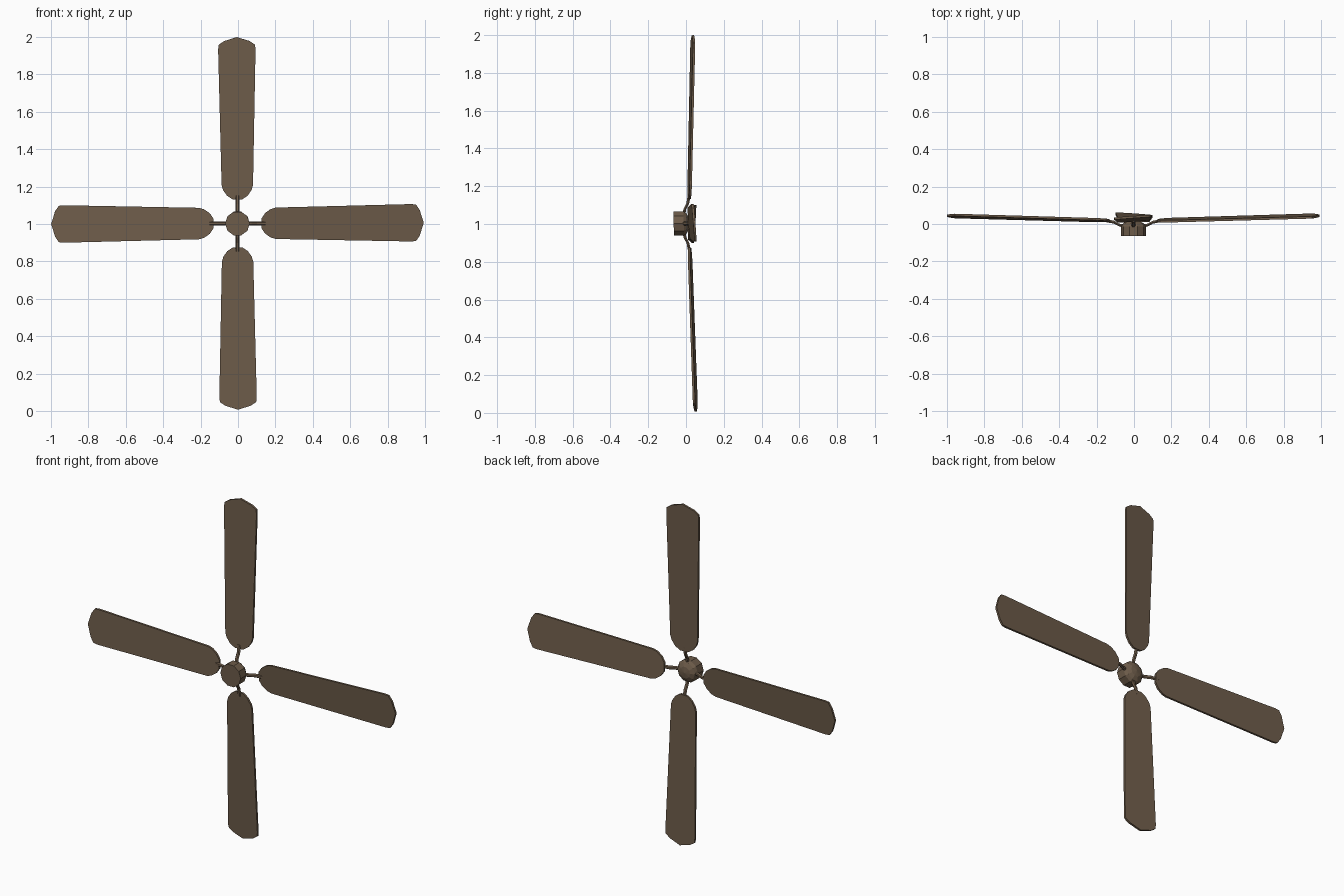
import bpy, bmesh, math
from mathutils import Matrix, Vector

if "Cube" in bpy.data.objects:
    bpy.data.objects.remove(bpy.data.objects["Cube"])

brown = bpy.data.materials.new("dark brown")
brown.diffuse_color = (0.155, 0.108, 0.069, 1)
brown.use_nodes = True
brown.node_tree.nodes["Principled BSDF"].inputs["Base Color"].default_value = brown.diffuse_color

CENTRE = Matrix.Translation((-0.003, 0, 1.003))
TILT = Matrix.Rotation(math.radians(0.4), 4, 'X')   # slight lean of the rotor


def make(name, bm, matrix):
    bmesh.ops.recalc_face_normals(bm, faces=bm.faces)
    bm.transform(matrix)
    me = bpy.data.meshes.new(name)
    bm.to_mesh(me)
    bm.free()
    me.materials.append(brown)
    ob = bpy.data.objects.new(name, me)
    bpy.context.collection.objects.link(ob)
    return ob


# hub: flat front, domed back, turned about the y axis
def hub():
    profile = [(-0.065, 0.066), (-0.012, 0.066), (0.003, 0.056), (0.015, 0.034)]
    bm = bmesh.new()
    n = 10
    rings = [[bm.verts.new((r * math.cos(2 * math.pi * i / n), y,
                            r * math.sin(2 * math.pi * i / n))) for i in range(n)]
             for y, r in profile]
    for a, b in zip(rings, rings[1:]):
        for i in range(n):
            bm.faces.new((a[i], a[(i + 1) % n], b[(i + 1) % n], b[i]))
    bm.faces.new(rings[0])
    tip = bm.verts.new((0, 0.02, 0))
    for i in range(n):
        bm.faces.new((rings[-1][i], rings[-1][(i + 1) % n], tip))
    make("hub", bm, CENTRE @ TILT)


# blade: outline (distance along z, half width), pitched and raked back
def blade(turn, i):
    half = [(0.128, 0.025), (0.148, 0.055), (0.178, 0.076), (0.205, 0.084),
            (0.93, 0.100), (0.955, 0.097), (0.975, 0.068), (0.985, 0.035)]
    outline = [(w, z) for z, w in half] + [(0, 0.996)] + [(-w, z) for z, w in reversed(half)]
    bm = bmesh.new()
    t = 0.006
    front = [bm.verts.new((x, -t, z)) for x, z in outline]
    back = [bm.verts.new((x, t, z)) for x, z in outline]
    bm.faces.new(front)
    bm.faces.new(back)
    for k in range(len(outline)):
        m = (k + 1) % len(outline)
        bm.faces.new((front[k], front[m], back[m], back[k]))
    for v in bm.verts:
        x, y, z = v.co
        v.co.y = y + 0.07 * x + 0.015 + 0.029 * z
    make(f"blade_{i}", bm, CENTRE @ TILT @ turn)


# arm: bent square-ish rod from hub to blade root
def arm(turn, i):
    path = [(-0.012, 0.04), (-0.006, 0.075), (0.010, 0.105), (0.018, 0.15)]
    bm = bmesh.new()
    n, r = 6, 0.011
    rings = [[bm.verts.new((r * math.cos(2 * math.pi * k / n),
                            y + 0.8 * r * math.sin(2 * math.pi * k / n), z))
              for k in range(n)] for y, z in path]
    for a, b in zip(rings, rings[1:]):
        for k in range(n):
            bm.faces.new((a[k], a[(k + 1) % n], b[(k + 1) % n], b[k]))
    bm.faces.new(rings[0])
    bm.faces.new(rings[-1])
    make(f"arm_{i}", bm, CENTRE @ TILT @ turn)


hub()
for i in range(4):
    turn = Matrix.Rotation(math.radians(90 * i - 0.2), 4, 'Y')
    blade(turn, i)
    arm(turn, i)
